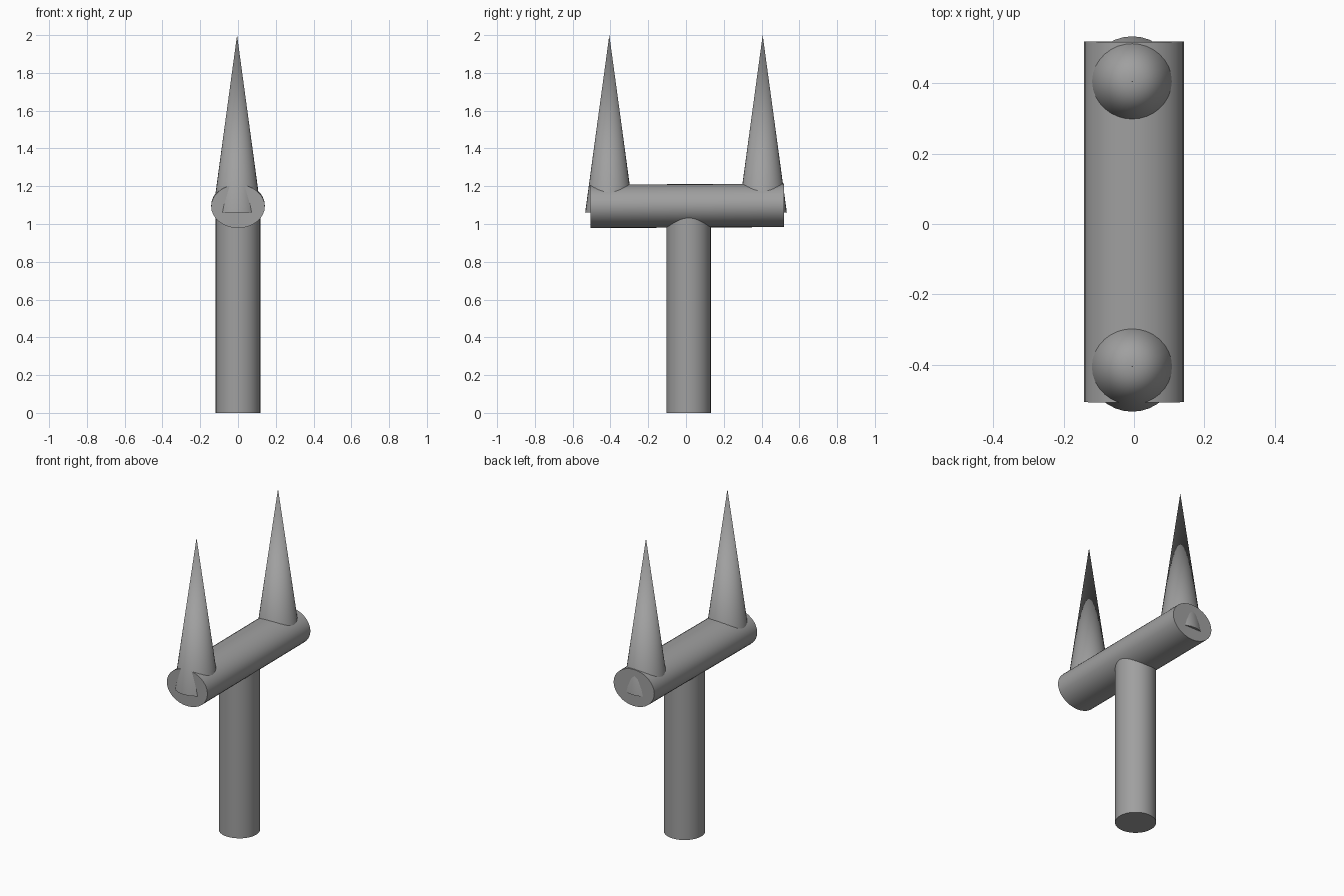
import bpy
import math

cube = bpy.data.objects.get("Cube")
if cube:
    bpy.data.objects.remove(cube, do_unlink=True)

GREY = (0.35, 0.35, 0.35, 1.0)
grey = bpy.data.materials.new("plain grey")
grey.use_nodes = True
grey.diffuse_color = GREY
grey.node_tree.nodes["Principled BSDF"].inputs["Base Color"].default_value = GREY


def finish(name):
    """Name the new part, colour it and smooth its round side."""
    obj = bpy.context.object
    obj.name = name
    obj.data.materials.append(grey)
    bpy.ops.object.shade_smooth_by_angle(angle=math.radians(40))
    return obj


# Upright post, its top buried in the crossbar
POST_TOP = 1.08
bpy.ops.mesh.primitive_cylinder_add(vertices=32, radius=0.118, depth=POST_TOP,
                                    location=(0, 0.014, POST_TOP / 2))
finish("post")

# Flattened round crossbar, very slightly tilted
bpy.ops.mesh.primitive_cylinder_add(vertices=32, radius=1, depth=1.026,
                                    location=(0, 0.006, 1.096),
                                    rotation=(math.radians(-89.7), 0, 0))
bar = finish("crossbar")
bar.scale = (0.142, 0.115, 1)

# Two tall spikes whose bases poke out of the crossbar ends
BASE, TIP = 1.06, 2.0
for name, side in (("front_spike", -1), ("back_spike", 1)):
    bpy.ops.mesh.primitive_cone_add(vertices=32, radius1=0.128, radius2=0,
                                    depth=TIP - BASE,
                                    location=(-0.005, side * 0.406, (BASE + TIP) / 2))
    finish(name)
